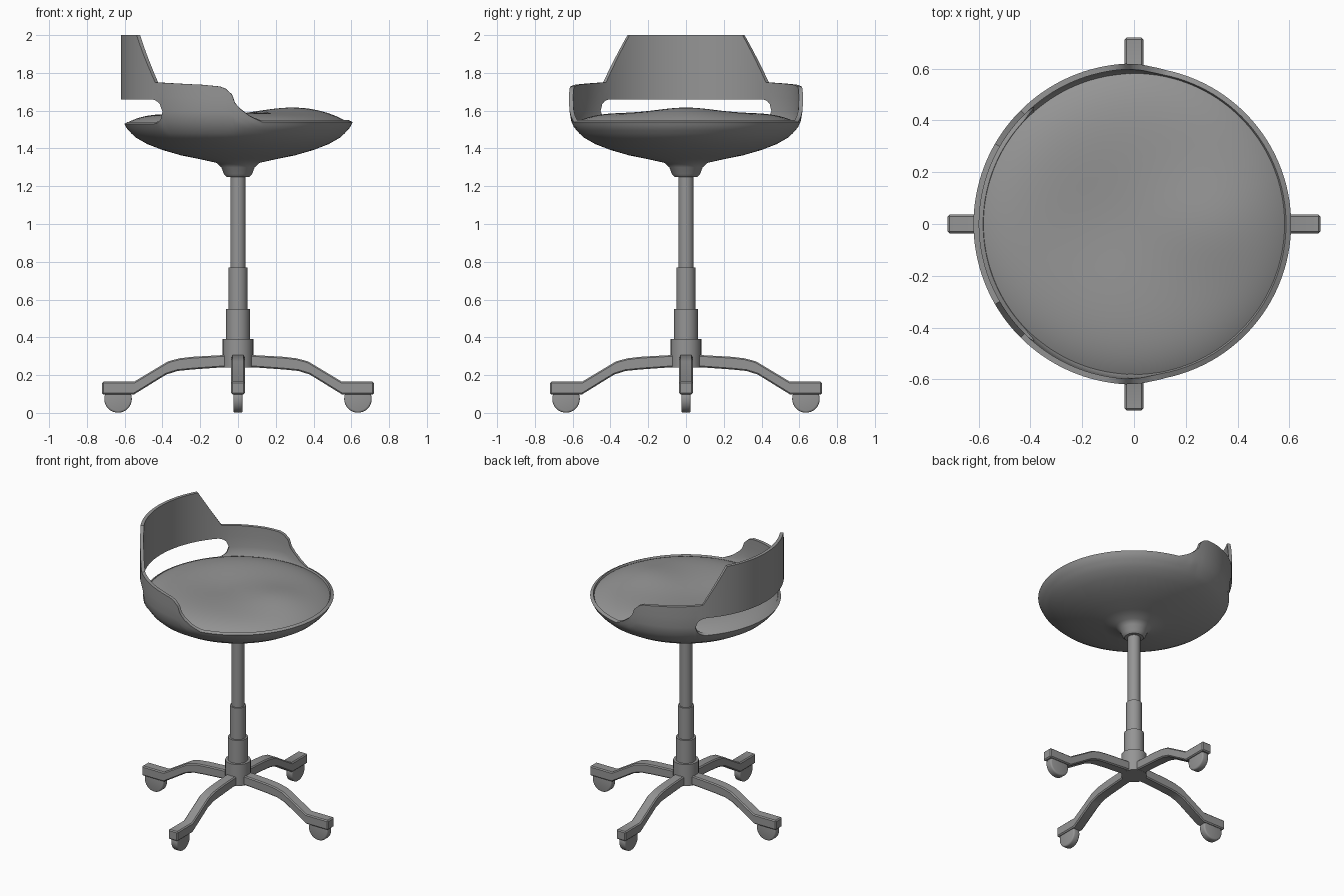
import bpy
import bmesh
import math

cube = bpy.data.objects.get("Cube")
if cube:
    bpy.data.objects.remove(cube)

grey = bpy.data.materials.new("mid_grey")
grey.use_nodes = True
colour = (0.3, 0.3, 0.3, 1)
grey.diffuse_color = colour
grey.node_tree.nodes["Principled BSDF"].inputs["Base Color"].default_value = colour


def finish(bm, name, angle=35, **modifier):
    """Turn a bmesh into a shaded object, applying one optional modifier."""
    bmesh.ops.recalc_face_normals(bm, faces=bm.faces)
    mesh = bpy.data.meshes.new(name)
    bm.to_mesh(mesh)
    bm.free()
    mesh.materials.append(grey)
    obj = bpy.data.objects.new(name, mesh)
    bpy.context.collection.objects.link(obj)
    bpy.ops.object.select_all(action="DESELECT")
    obj.select_set(True)
    bpy.context.view_layer.objects.active = obj
    if modifier:
        mod = obj.modifiers.new("shape", modifier.pop("kind"))
        for key, value in modifier.items():
            setattr(mod, key, value)
        bpy.ops.object.modifier_apply(modifier=mod.name)
    bpy.ops.object.shade_smooth_by_angle(angle=math.radians(angle))
    return obj


def interp(table, t):
    for (a, va), (b, vb) in zip(table, table[1:]):
        if t <= b:
            return va + (vb - va) * max(t - a, 0) / (b - a)
    return table[-1][1]


# Seat shell: a bowl whose wall rises into the backrest around -x
bowl = [(0.03, 1.25), (0.06, 1.25), (0.075, 1.265), (0.088, 1.3), (0.115, 1.324),
        (0.2, 1.343), (0.3, 1.363), (0.4, 1.392), (0.48, 1.423), (0.54, 1.457), (0.565, 1.48)]
wall_radius = [(1.48, 0.565), (1.51, 0.592), (1.54, 0.607), (1.6, 0.617), (1.66, 0.62), (2, 0.62)]
rim_height = [(0, 2), (30, 2), (45, 1.75), (72, 1.737), (81, 1.728), (84, 1.715), (87, 1.685),
              (88.5, 1.64), (91.5, 1.605), (96, 1.57), (102, 1.54), (180, 1.54)]
SLOT_MID, SLOT_HALF, SLOT_BEND, SLOT_END = 1.595, 0.065, 42, 49.5


def slot_half(phi):
    if phi >= SLOT_END:
        return 0
    t = max(phi - SLOT_BEND, 0) / (SLOT_END - SLOT_BEND)
    return SLOT_HALF * math.sqrt(1 - t * t)


bm = bmesh.new()
columns = []
COUNT = 240
for i in range(COUNT):
    degrees = 360 * i / COUNT
    phi = min(degrees, 360 - degrees)
    top = interp(rim_height, phi)
    mid = min(SLOT_MID, (1.48 + top) / 2)
    low, high = mid - slot_half(phi), mid + slot_half(phi)
    levels = [(1.48 + low) / 2, low, high, (high + top) / 2, top]
    profile = bowl + [(interp(wall_radius, z), z) for z in levels]
    a = math.radians(degrees)
    columns.append([bm.verts.new((-r * math.cos(a), r * math.sin(a), z)) for r, z in profile])
slot_row = len(bowl) + 1
for i, col in enumerate(columns):
    nxt = columns[(i + 1) % COUNT]
    for j in range(len(col) - 1):
        if j != slot_row:
            bm.faces.new((col[j], nxt[j], nxt[j + 1], col[j + 1]))
bmesh.ops.remove_doubles(bm, verts=bm.verts, dist=0.0001)
shell = finish(bm, "seat_shell", kind="SOLIDIFY", thickness=0.022, offset=-1)


# Cushion: sculpted pad with a raised front and a shallow dip
def cushion_height(x, y, t):
    front = 0.028 * math.exp(-((x - 0.3) ** 2 / 0.06 + y * y / 0.04))
    dip = 0.018 * math.exp(-((x + 0.12) ** 2 + y * y) / 0.06)
    return 1.535 + 0.056 * (1 - t ** 6) + (front - dip) * (1 - t ** 6)


bm = bmesh.new()
SIDES, RINGS, RADIUS = 64, 20, 0.588
centre = bm.verts.new((0, 0, cushion_height(0, 0, 0)))
rings = []
for k in range(1, RINGS + 1):
    t = math.sin(math.pi / 2 * k / RINGS)
    ring = []
    for i in range(SIDES):
        a = math.tau * i / SIDES
        x, y = RADIUS * t * math.cos(a), RADIUS * t * math.sin(a)
        ring.append(bm.verts.new((x, y, cushion_height(x, y, t))))
    rings.append(ring)
rings.append([bm.verts.new((v.co.x * 0.95, v.co.y * 0.95, 1.5)) for v in rings[-1]])
for i in range(SIDES):
    n = (i + 1) % SIDES
    bm.faces.new((centre, rings[0][i], rings[0][n]))
    for inner, outer in zip(rings, rings[1:]):
        bm.faces.new((inner[i], outer[i], outer[n], inner[n]))
bm.faces.new(rings[-1])
finish(bm, "seat_cushion", 50)


# Telescopic column
def cylinder(name, radius, z0, z1):
    bm = bmesh.new()
    bmesh.ops.create_cone(bm, cap_ends=True, segments=32, radius1=radius, radius2=radius,
                          depth=z1 - z0)
    bmesh.ops.translate(bm, verts=bm.verts, vec=(0, 0, (z0 + z1) / 2))
    return finish(bm, name)


cylinder("gas_piston", 0.04, 0.7, 1.3)
cylinder("middle_sleeve", 0.05, 0.5, 0.77)
cylinder("lower_sleeve", 0.063, 0.35, 0.55)
cylinder("base_hub", 0.081, 0.24, 0.39)

# Four legs with a caster wheel under each end
leg_profile = [(0.02, 0.307), (0.1, 0.305), (0.24, 0.297), (0.31, 0.289), (0.37, 0.273),
               (0.55, 0.165), (0.72, 0.165), (0.72, 0.098), (0.55, 0.098), (0.38, 0.203),
               (0.32, 0.222), (0.24, 0.23), (0.1, 0.24), (0.02, 0.242)]
for i, side in enumerate(("left", "back", "right", "front")):
    bm = bmesh.new()
    face = bm.faces.new([bm.verts.new((x, -0.036, z)) for x, z in leg_profile])
    extruded = bmesh.ops.extrude_face_region(bm, geom=[face])["geom"]
    moved = [g for g in extruded if isinstance(g, bmesh.types.BMVert)]
    bmesh.ops.translate(bm, verts=moved, vec=(0, 0.072, 0))
    leg = finish(bm, side + "_leg", kind="BEVEL", width=0.007, segments=1, limit_method="ANGLE",
                 angle_limit=math.radians(60))

    bm = bmesh.new()
    bmesh.ops.create_cone(bm, cap_ends=True, segments=32, radius1=0.073, radius2=0.073,
                          depth=0.05)
    for v in bm.verts:
        v.co = (v.co.x + 0.635, v.co.z, v.co.y + 0.074)
    wheel = finish(bm, side + "_caster", 60, kind="BEVEL", width=0.01, segments=3,
                   limit_method="ANGLE", angle_limit=math.radians(60))
    for obj in (leg, wheel):
        obj.rotation_euler.z = i * math.pi / 2
